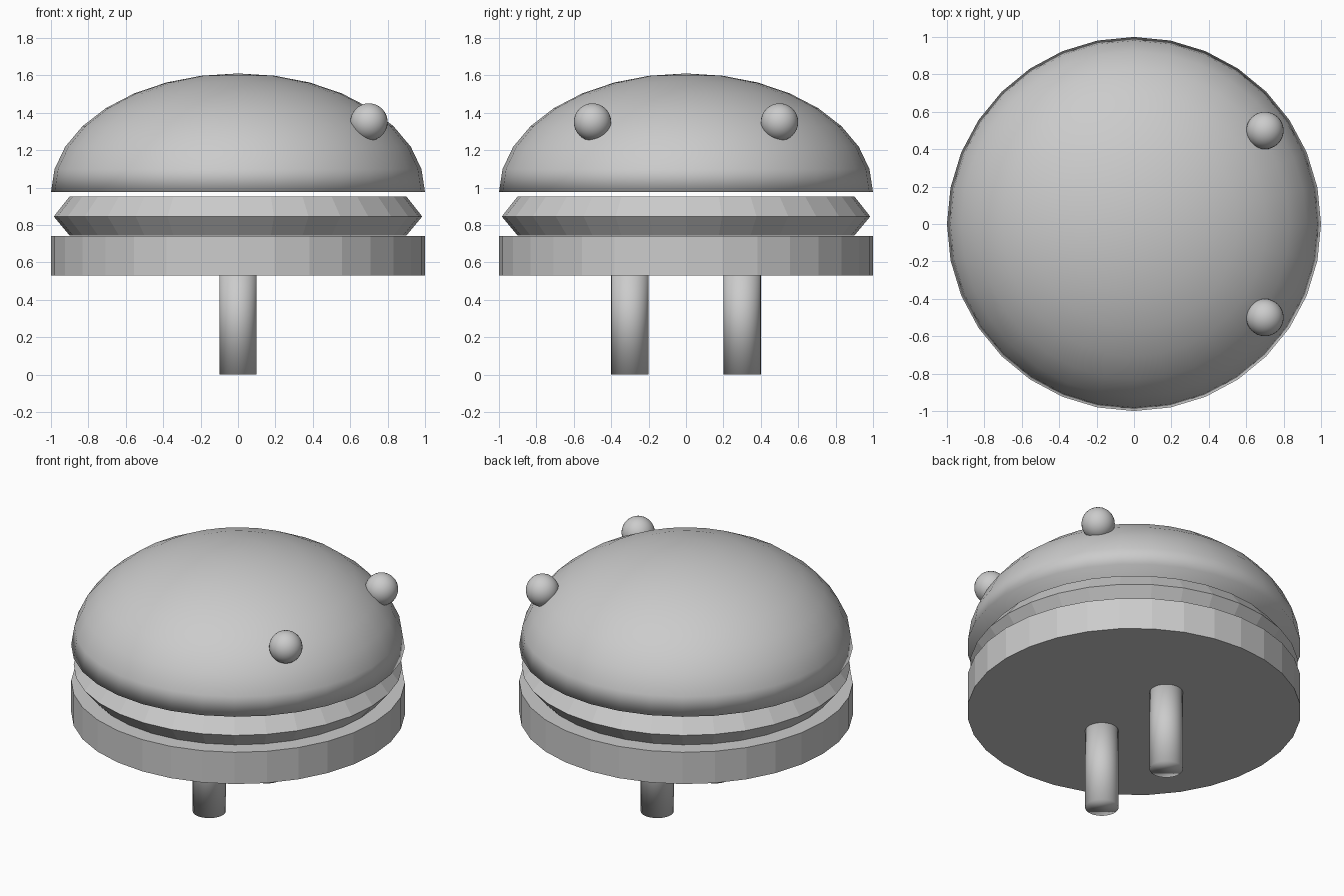
import bpy, bmesh
from math import cos, sin, pi

if "Cube" in bpy.data.objects:
    bpy.data.objects.remove(bpy.data.objects["Cube"])

SIDES = 32


def revolve(name, profile, smooth=False, location=(0, 0, 0)):
    """Closed solid of revolution from (radius, z) points, bottom to top."""
    bm = bmesh.new()
    rings = []
    for r, z in profile:
        if r == 0:
            rings.append([bm.verts.new((0, 0, z))])
        else:
            rings.append([bm.verts.new((r * cos(2 * pi * i / SIDES), r * sin(2 * pi * i / SIDES), z))
                          for i in range(SIDES)])
    for a, b in zip(rings, rings[1:]):
        for i in range(SIDES):
            j = (i + 1) % SIDES
            if len(b) == 1:
                bm.faces.new((a[i], a[j], b[0]))
            elif len(a) == 1:
                bm.faces.new((a[0], b[j], b[i]))
            else:
                bm.faces.new((a[i], a[j], b[j], b[i]))
    for ring in (rings[0], rings[-1]):
        if len(ring) > 1:
            bm.faces.new(ring)
    bmesh.ops.recalc_face_normals(bm, faces=bm.faces)
    for f in bm.faces:
        f.smooth = smooth
    mesh = bpy.data.meshes.new(name)
    bm.to_mesh(mesh)
    bm.free()
    obj = bpy.data.objects.new(name, mesh)
    obj.location = location
    bpy.context.collection.objects.link(obj)
    return obj


# Flattened half-sphere dome, capped and smooth
dome = [(cos(k * pi / 16), 0.975 + 0.635 * sin(k * pi / 16)) for k in range(8)]
revolve("top_dome", dome + [(0, 1.61)], smooth=True)

# Sharp-edged middle layer
revolve("middle_layer", [(0.90, 0.743), (0.985, 0.845), (0.90, 0.953)])

# Flat base disc
revolve("base_disc", [(1, 0.53), (1, 0.74)])

# Eyes and legs, mirrored in y
ball = [(0, -0.1)] + [(0.1 * sin(k * pi / 16), -0.1 * cos(k * pi / 16)) for k in range(1, 16)] + [(0, 0.1)]
for side, s in (("near", -1), ("far", 1)):
    revolve(f"{side}_eye", ball, smooth=True, location=(0.7, 0.5 * s, 1.35))
    revolve(f"{side}_leg", [(0.1, 0), (0.1, 0.6)], smooth=True, location=(0, 0.3 * s, 0))
